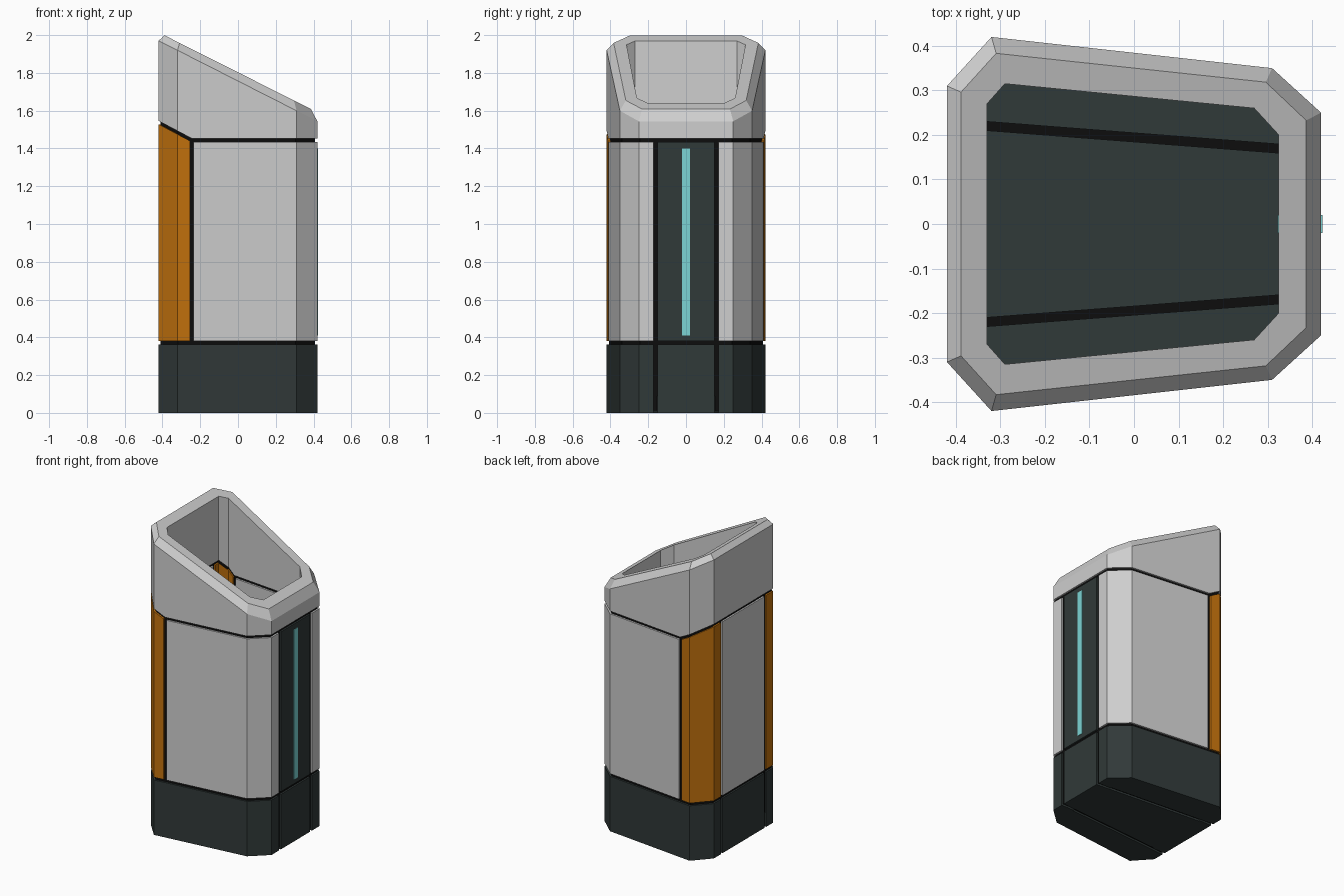
import bpy
import bmesh

cube = bpy.data.objects.get("Cube")
if cube:
    bpy.data.objects.remove(cube, do_unlink=True)


def material(name, rgb):
    m = bpy.data.materials.new(name)
    m.use_nodes = True
    m.diffuse_color = (*rgb, 1)
    bsdf = next(n for n in m.node_tree.nodes if n.type == "BSDF_PRINCIPLED")
    bsdf.inputs["Base Color"].default_value = (*rgb, 1)
    return m


LIGHT = material("light_grey", (0.62, 0.62, 0.62))
DARK = material("dark_slate", (0.03, 0.041, 0.04))
ORANGE = material("orange", (0.55, 0.17, 0.004))
BLACK = material("seam_black", (0.004, 0.004, 0.004))
CYAN = material("pale_cyan", (0.2, 0.66, 0.66))


# Plan stations: each is an (outer, inner) pair of points across the wall
def back(y):
    return (-0.42, y), (-0.33, y)


def front(y):
    return (0.42, y), (0.325, y)


def side(x):
    return (x, 0.42 - (x + 0.32) / 9), (x, 0.315 - (x + 0.29) * 0.098)


BACK_A, BACK_B = ((-0.42, 0.31), (-0.33, 0.27)), ((-0.32, 0.42), (-0.29, 0.315))
FRONT_A, FRONT_B = ((0.31, 0.35), (0.27, 0.26)), ((0.42, 0.25), (0.325, 0.2))
BEND = -0.245


def flip(stations):
    return [tuple((x, -y) for x, y in s) for s in stations]


def mix(station, f):
    (ax, ay), (bx, by) = station
    return ax + (bx - ax) * f, ay + (by - ay) * f


def panel_top(x):
    return 1.435 + max(0, BEND - x) * 0.53


def hood_base(x):
    return panel_top(x) + 0.018


def loft(name, mat, sections, closed=False):
    """Join matching cross-sections into one solid."""
    bm = bmesh.new()
    rows = [[bm.verts.new(p) for p in s] for s in sections]
    n = len(rows[0])
    for i in range(len(rows) if closed else len(rows) - 1):
        a, b = rows[i], rows[(i + 1) % len(rows)]
        for j in range(n):
            k = (j + 1) % n
            bm.faces.new((a[j], a[k], b[k], b[j]))
    if not closed:
        bm.faces.new(rows[0])
        bm.faces.new(rows[-1])
    bmesh.ops.recalc_face_normals(bm, faces=bm.faces)
    mesh = bpy.data.meshes.new(name)
    bm.to_mesh(mesh)
    bm.free()
    mesh.materials.append(mat)
    obj = bpy.data.objects.new(name, mesh)
    bpy.context.scene.collection.objects.link(obj)
    return obj


def wall(name, mat, stations, low, top, inset=0, closed=False):
    sections = []
    for s in stations:
        a, b = mix(s, inset), mix(s, 1 - inset)
        z = top(s[0][0])
        sections.append([(*a, low), (*b, low), (*b, z), (*a, z)])
    loft(name, mat, sections, closed)


def slab(name, mat, outline, low, high):
    loft(name, mat, [[(x, y, z) for x, y in outline] for z in (low, high)])


half = [FRONT_B, FRONT_A, side(BEND), BACK_B, BACK_A]
loop = half + flip(half)[::-1]


def base_top(x):
    return 0.362


# Recessed black core that shows through the seams
wall("seam_core", BLACK, loop, 0.012, lambda x: panel_top(x) + 0.03, 0.12, True)
slab("seam_floor", BLACK, [mix(s, 0.12) for s in loop], 0.012, 0.08)

# Panels and base pieces on both sides
GAP = 0.01
FRONT_SEAM, BACK_SEAM = 0.162, 0.227
for label, turn in (("left", list), ("right", flip)):
    corner = [side(BEND - GAP), BACK_B, BACK_A, back(BACK_SEAM + GAP)]
    flank = [front(FRONT_SEAM + GAP), FRONT_B, FRONT_A, side(BEND + GAP)]
    base = [front(FRONT_SEAM + GAP), FRONT_B, FRONT_A, BACK_B, BACK_A,
            back(BACK_SEAM + GAP)]
    wall("corner_panel_" + label, ORANGE, turn(corner), 0.38, panel_top)
    wall("side_panel_" + label, LIGHT, turn(flank), 0.38, panel_top)
    wall("base_wall_" + label, DARK, turn(base), 0, base_top)
    slab("floor_" + label, DARK, [s[0] for s in turn(base)], 0, 0.09)

# Middle panels and base pieces
fy, by = FRONT_SEAM - GAP, BACK_SEAM - GAP
for name, mat, place, y, low, top in (
        ("back_panel", LIGHT, back, by, 0.38, panel_top),
        ("front_panel", DARK, front, fy, 0.38, panel_top),
        ("base_wall_back", DARK, back, by, 0, base_top),
        ("base_wall_front", DARK, front, fy, 0, base_top)):
    wall(name, mat, [place(y), place(-y)], low, top)
slab("floor_middle", DARK, [front(fy)[0], back(by)[0], back(-by)[0], front(-fy)[0]],
     0, 0.09)

# Light strip through the front panel
slab("light_strip", CYAN, [(0.322, -0.02), (0.423, -0.02), (0.423, 0.02), (0.322, 0.02)],
     0.41, 1.4)

# Sloping hood with a chamfered rim
sections = []
for s in loop:
    outer, rim, inner = s[0], mix(s, 0.35), s[1]
    sections.append([
        (*inner, hood_base(outer[0])),
        (*outer, hood_base(outer[0])),
        (*outer, 1.757 - 0.508 * outer[0]),
        (*rim, 1.803 - 0.503 * rim[0]),
        (*inner, 1.803 - 0.503 * inner[0])])
loft("hood", LIGHT, sections, True)
